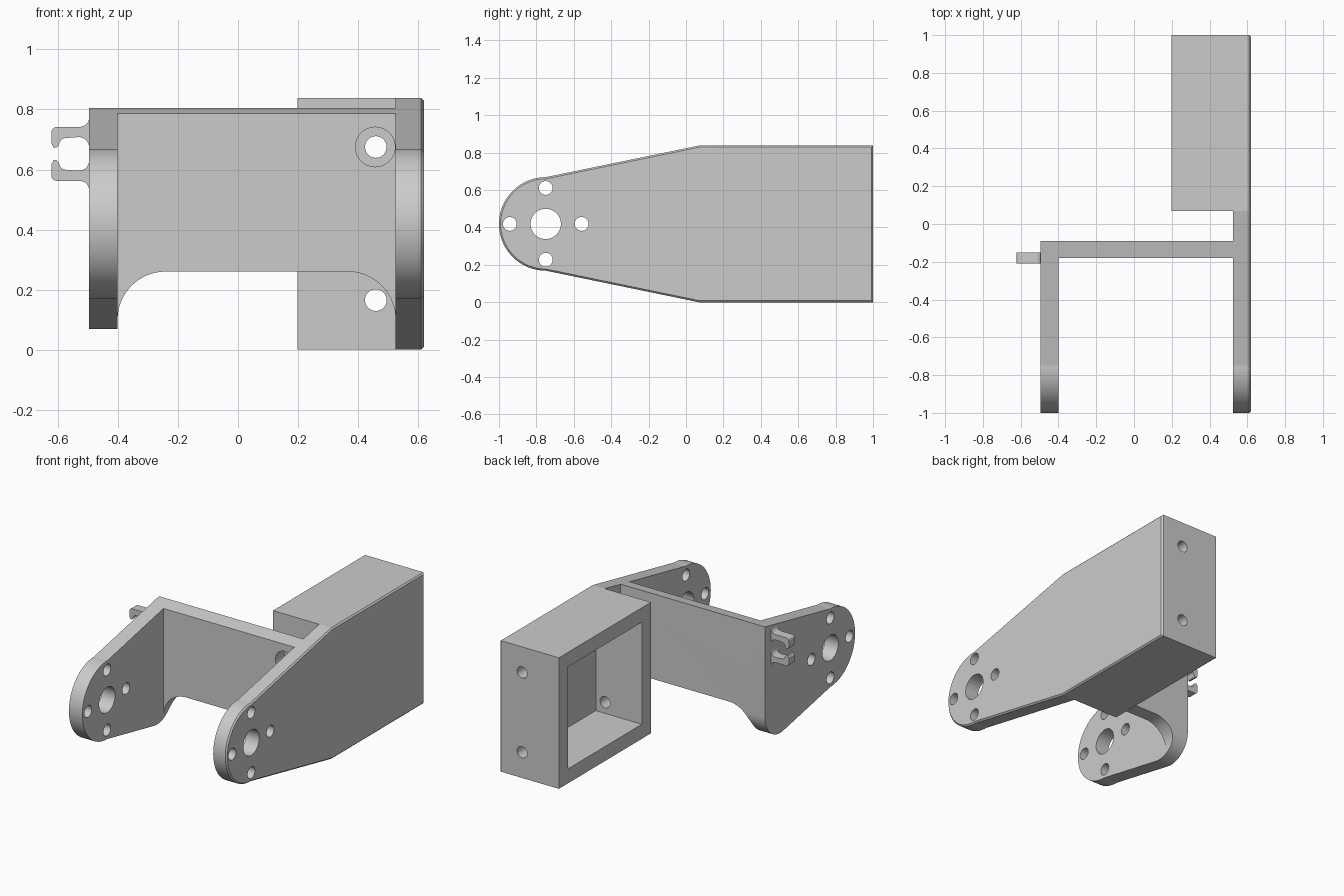
import bpy, bmesh
from math import sin, cos, radians, pi

if "Cube" in bpy.data.objects:
    bpy.data.objects.remove(bpy.data.objects["Cube"], do_unlink=True)

grey = bpy.data.materials.new("light_grey")
grey.use_nodes = True
grey.diffuse_color = (0.6, 0.6, 0.6, 1)
grey.node_tree.nodes["Principled BSDF"].inputs["Base Color"].default_value = (0.6, 0.6, 0.6, 1)


def arc(cu, cv, r, start, end, n=24):
    """Points on an arc, angles in degrees."""
    angles = [radians(start + (end - start) * i / n) for i in range(n + 1)]
    return [(cu + r * cos(a), cv + r * sin(a)) for a in angles]


def circle(cu, cv, r):
    return arc(cu, cv, r, 0, 360, 48)[:-1]


def rect(u0, u1, v0, v1):
    return [(u0, v0), (u1, v0), (u1, v1), (u0, v1)]


def prism(name, outline, axis, near, far, chamfer=0):
    """Extrude an outline along x (outline in y, z) or y (outline in x, z)."""
    place = (lambda u, v, d: (d, u, v)) if axis == "x" else (lambda u, v, d: (u, d, v))
    bm = bmesh.new()
    ends = [[bm.verts.new(place(u, v, d)) for u, v in outline] for d in (near, far)]
    caps = [bm.faces.new(ring) for ring in ends]
    for i in range(len(outline)):
        j = (i + 1) % len(outline)
        bm.faces.new((ends[0][i], ends[0][j], ends[1][j], ends[1][i]))
    bmesh.ops.recalc_face_normals(bm, faces=bm.faces)
    if chamfer:
        bmesh.ops.bevel(bm, geom=list(caps[1].edges), offset=chamfer,
                        segments=1, affect="EDGES")
    mesh = bpy.data.meshes.new(name)
    bm.to_mesh(mesh)
    bm.free()
    mesh.materials.append(grey)
    obj = bpy.data.objects.new(name, mesh)
    bpy.context.collection.objects.link(obj)
    return obj


def activate(obj):
    bpy.ops.object.select_all(action="DESELECT")
    obj.select_set(True)
    bpy.context.view_layer.objects.active = obj


def combine(obj, outline, axis, near, far, operation="DIFFERENCE"):
    """Cut or clip an object with a temporary prism."""
    cutter = prism("cutter", outline, axis, near, far)
    cutter.hide_render = True
    mod = obj.modifiers.new("cut", "BOOLEAN")
    mod.operation, mod.solver, mod.object = operation, "EXACT", cutter
    activate(obj)
    bpy.ops.object.modifier_apply(modifier=mod.name)
    bpy.data.objects.remove(cutter, do_unlink=True)


HUB_Y, HUB_Z, HUB_R = -0.75, 0.419, 0.25
LEFT_OUT, LEFT_IN, RIGHT_IN, RIGHT_OUT = -0.496, -0.401, 0.525, 0.619
BAR_FRONT, BAR_BACK = -0.18, -0.09
SCREW_X, SCREW_Z = 0.459, (0.165, 0.675)
BOX_FRONT, HEIGHT = 0.07, 0.838

# Rounded nose shared by both arms, running from bottom to top
nose = arc(HUB_Y, HUB_Z, HUB_R, 270, 90, 48)
short_outline = nose + [(BAR_BACK, 0.805)] + arc(-0.245, 0.224, 0.155, 0, -101.6)
long_outline = nose + [(BOX_FRONT, HEIGHT), (1, HEIGHT), (1, 0), (BOX_FRONT, 0)]

# Two arms with a bearing hole and four screw holes each
short_arm = prism("short_arm", short_outline, "x", LEFT_OUT, LEFT_IN)
long_arm = prism("long_arm", long_outline, "x", RIGHT_IN, RIGHT_OUT, 0.009)
for arm in (short_arm, long_arm):
    combine(arm, circle(HUB_Y, HUB_Z, 0.081), "x", -1, 1)
    for k in range(4):
        y = HUB_Y + 0.192 * cos(k * pi / 2)
        z = HUB_Z + 0.192 * sin(k * pi / 2)
        combine(arm, circle(y, z, 0.037), "x", -1, 1)

# Crossbar, arched underneath and clipped to the short arm outline
bar_outline = (arc(LEFT_IN + 0.16, 0.1, 0.16, 180, 90)
               + arc(RIGHT_IN - 0.16, 0.1, 0.16, 90, 0)
               + [(RIGHT_IN, 0.9), (LEFT_IN, 0.9)])
crossbar = prism("crossbar", bar_outline, "y", BAR_FRONT, BAR_BACK)
combine(crossbar, short_outline, "x", -1, 1, "INTERSECT")
combine(crossbar, circle(0.457, SCREW_Z[1], 0.066), "y", -0.5, 0.5)

# Open box beside the long arm, with screw holes through front and back
box_frame = prism("box_frame", rect(BOX_FRONT, 1, 0, HEIGHT), "x", 0.199, RIGHT_IN)
combine(box_frame, rect(0.162, 0.908, 0.093, 0.745), "x", 0, 1)
for z in SCREW_Z:
    combine(box_frame, circle(SCREW_X, z, 0.036), "y", -0.5, 1.5)

# Pair of mirrored hooks forming a cable clip on the short arm
MID = 0.652
hook = ([(LEFT_OUT, 0.12)]
        + arc(-0.527, 0.121, 0.031, 0, -90, 8)
        + arc(-0.602, 0.07, 0.02, 90, 180, 8)
        + [(-0.622, 0.035), (-0.614, 0.021), (-0.604, 0.021), (-0.597, 0.028)]
        + arc(-0.572, 0.029, 0.024, 160, 90, 8)
        + arc(-0.53, 0.022, 0.034, 90, 0, 8))
for name, side in (("upper_hook", 1), ("lower_hook", -1)):
    prism(name, [(x, MID + side * z) for x, z in hook], "y", -0.21, -0.15)

# Smooth the curved walls, keep the corners crisp
for obj in bpy.context.collection.objects:
    if obj.type == "MESH" and grey.name in obj.data.materials:
        activate(obj)
        angle = 13 if "hook" in obj.name else 9
        bpy.ops.object.shade_smooth_by_angle(angle=radians(angle))
